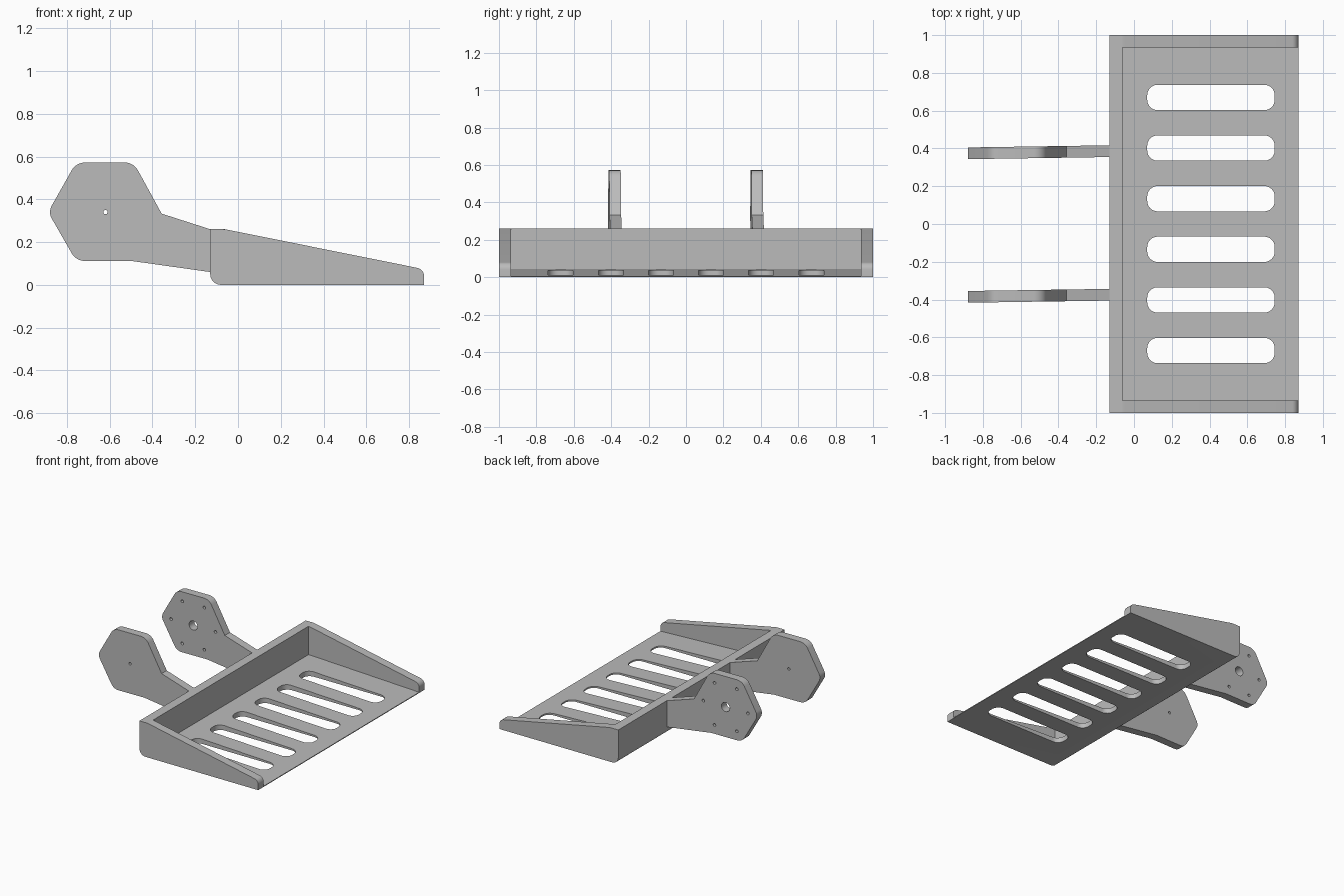
import bpy, bmesh, math
from mathutils import Vector

cube = bpy.data.objects.get("Cube")
if cube:
    bpy.data.objects.remove(cube, do_unlink=True)

grey = bpy.data.materials.new("plain grey")
grey.use_nodes = True
GREY = (0.5, 0.5, 0.5, 1)
grey.diffuse_color = GREY
grey.node_tree.nodes["Principled BSDF"].inputs["Base Color"].default_value = GREY


def rounded(corners, steps=8):
    """Outline from (u, v, radius) corners, each replaced by an arc."""
    pts = []
    for i, (u, v, r) in enumerate(corners):
        p = Vector((u, v))
        if r == 0:
            pts.append(p)
            continue
        a = (Vector(corners[i - 1][:2]) - p).normalized()
        b = (Vector(corners[(i + 1) % len(corners)][:2]) - p).normalized()
        half = a.angle(b) / 2
        centre = p + (a + b).normalized() * (r / math.sin(half))
        start = p + a * (r / math.tan(half)) - centre
        end = p + b * (r / math.tan(half)) - centre
        sweep = end.angle_signed(start)
        for k in range(steps + 1):
            t = sweep * k / steps
            c, s = math.cos(t), math.sin(t)
            pts.append(centre + Vector((start.x * c - start.y * s,
                                        start.x * s + start.y * c)))
    return pts


def prism(name, outline, lo, hi, axis="y"):
    """Extrude an outline along y (outline in xz) or z (outline in xy)."""
    bm = bmesh.new()
    place = (lambda p, h: (p.x, h, p.y)) if axis == "y" else (lambda p, h: (p.x, p.y, h))
    face = bm.faces.new([bm.verts.new(place(p, lo)) for p in outline])
    new = bmesh.ops.extrude_face_region(bm, geom=[face])["geom"]
    shift = (0, hi - lo, 0) if axis == "y" else (0, 0, hi - lo)
    bmesh.ops.translate(bm, vec=shift, verts=[g for g in new if isinstance(g, bmesh.types.BMVert)])
    bmesh.ops.recalc_face_normals(bm, faces=bm.faces)
    mesh = bpy.data.meshes.new(name)
    bm.to_mesh(mesh)
    bm.free()
    mesh.materials.append(grey)
    obj = bpy.data.objects.new(name, mesh)
    bpy.context.collection.objects.link(obj)
    return obj


def activate(obj):
    bpy.ops.object.select_all(action="DESELECT")
    obj.select_set(True)
    bpy.context.view_layer.objects.active = obj


def cut(obj, cutters):
    activate(obj)
    for cutter in cutters:
        mod = obj.modifiers.new("cut", "BOOLEAN")
        mod.operation = "DIFFERENCE"
        mod.solver = "EXACT"
        mod.object = cutter
        bpy.ops.object.modifier_apply(modifier=mod.name)
        bpy.data.objects.remove(cutter, do_unlink=True)


def finish(obj):
    activate(obj)
    bpy.ops.object.shade_smooth_by_angle(angle=math.radians(25))


BACK, FRONT, HIGH, INNER = -0.13, 0.87, 0.26, 0.935

# Back wall and thin wedge floor
tray = prism("tray_floor_and_back", rounded([
    (BACK, 0, 0.05), (FRONT, 0, 0), (FRONT, 0.006, 0),
    (-0.06, 0.044, 0), (-0.06, HIGH, 0), (BACK, HIGH, 0)]), -INNER, INNER)

# Row of rounded slots through the floor
slots = []
for i in range(6):
    y = (i - 2.5) * 0.268
    lo, hi = y - 0.067, y + 0.067
    slots.append(prism("slot_cutter", rounded([
        (0.07, lo, 0.055), (0.745, lo, 0.055), (0.745, hi, 0.055), (0.07, hi, 0.055)]),
        -0.1, 0.15, "z"))
cut(tray, slots)
finish(tray)

# Tapered side walls
side = rounded([(BACK, 0, 0.05), (FRONT, 0, 0), (FRONT, 0.073, 0.04),
                (-0.06, HIGH, 0.1), (BACK, HIGH, 0)])
finish(prism("right_side_wall", side, -1, -INNER))
finish(prism("left_side_wall", side, INNER, 1))

# Hexagonal mounting brackets with arms
HUB = Vector((-0.62, 0.34))
bracket = rounded([
    (-0.888, 0.34, 0.06), (-0.757, 0.112, 0.07), (-0.5, 0.112, 0.12),
    (BACK, 0.06, 0), (-0.1, 0.06, 0), (-0.1, 0.25, 0), (BACK, HIGH, 0),
    (-0.357, 0.333, 0), (-0.488, 0.572, 0.07), (-0.757, 0.572, 0.07)])


def hole(centre, radius, y):
    ring = [centre + radius * Vector((math.cos(t), math.sin(t)))
            for t in (math.tau * k / 24 for k in range(24))]
    return prism("hole_cutter", ring, y - 0.1, y + 0.1)


for name, y, drilled in (("front_bracket", -0.38, False), ("rear_bracket", 0.38, True)):
    obj = prism(name, bracket, y - 0.031, y + 0.031)
    holes = [hole(HUB, 0.035 if drilled else 0.01, y)]
    if drilled:
        for k in range(6):
            a = math.tau * k / 6
            holes.append(hole(HUB + 0.185 * Vector((math.cos(a), math.sin(a))), 0.011, y))
    cut(obj, holes)
    # Slight skew of the arm towards the rear
    for v in obj.data.vertices:
        v.co.y += 0.015 * (v.co.x + 0.5)
    finish(obj)
